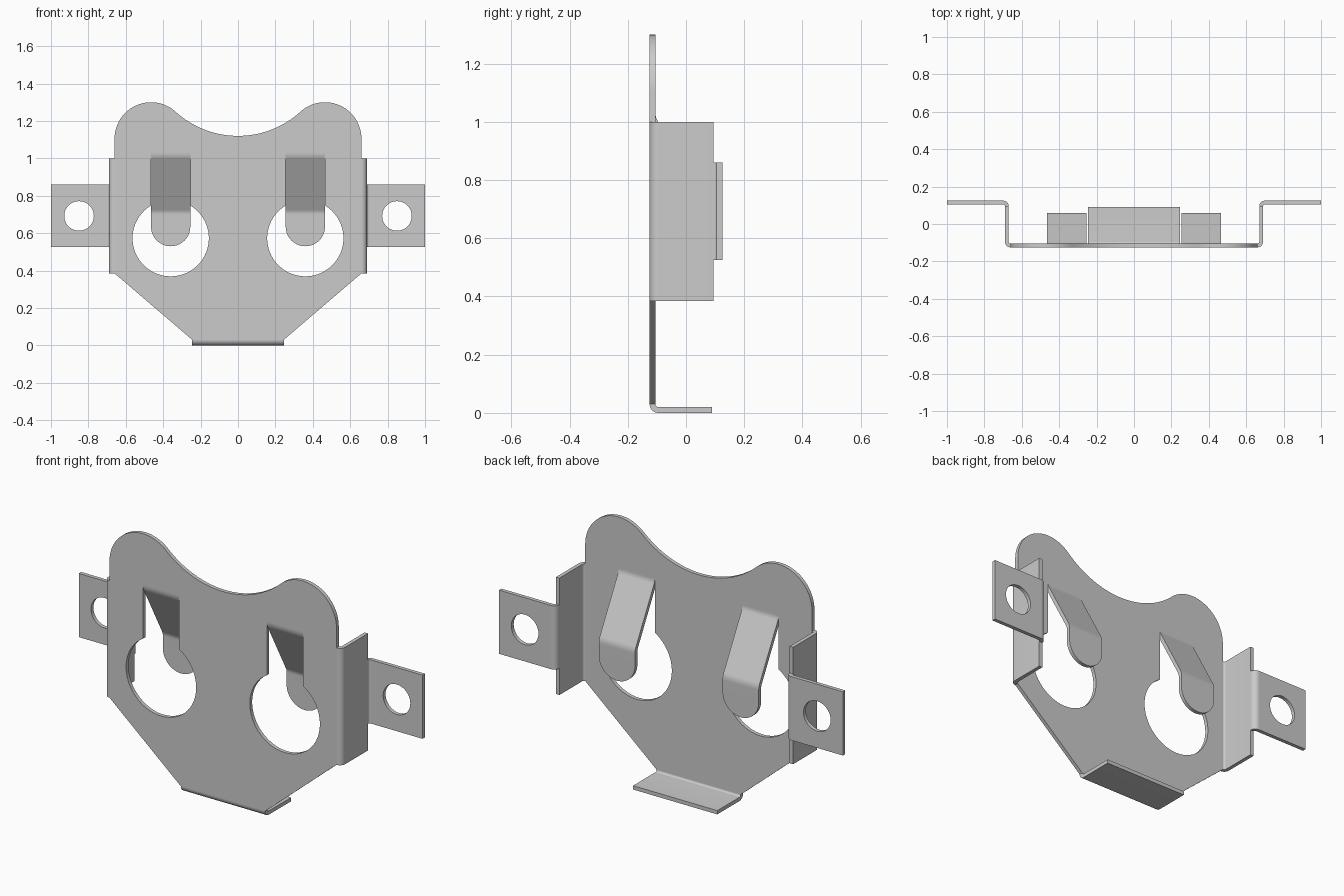
import bpy, bmesh
from math import sin, cos, pi, radians, asin, atan2

if "Cube" in bpy.data.objects:
    bpy.data.objects.remove(bpy.data.objects["Cube"])

H = 0.01  # half of the sheet thickness


def finish(ob, mirror):
    bpy.ops.object.select_all(action='DESELECT')
    bpy.context.view_layer.objects.active = ob
    ob.select_set(True)
    if ob.type == 'CURVE':
        bpy.ops.object.convert(target='MESH')
        ob = bpy.context.object
    bpy.ops.object.shade_smooth_by_angle(angle=radians(30))
    if mirror:
        ob.modifiers.new("Mirror", 'MIRROR').use_clip = False


def ring(cx, cz, r, a0, a1, n):
    return [(cx + r * cos(a0 + (a1 - a0) * i / n), cz + r * sin(a0 + (a1 - a0) * i / n))
            for i in range(n + 1)]


def flat_sheet(name, loops, y, mirror=False):
    """Upright sheet in the xz plane: first loop is the outline, others are holes."""
    cu = bpy.data.curves.new(name, 'CURVE')
    cu.dimensions, cu.fill_mode, cu.extrude = '2D', 'BOTH', H
    for pts in loops:
        s = cu.splines.new('POLY')
        s.points.add(len(pts) - 1)
        for p, (x, z) in zip(s.points, pts):
            p.co = (x, z, 0, 1)
        s.use_cyclic_u = True
    ob = bpy.data.objects.new(name, cu)
    ob.rotation_euler = (pi / 2, 0, 0)
    ob.location.y = y
    bpy.context.collection.objects.link(ob)
    finish(ob, mirror)


def bend(ca, cb, r, a0, a1, lo, hi, n=8):
    """Rows of a bent strip: point, normal and extent across the strip."""
    rows = []
    for i in range(n + 1):
        t = radians(a0 + (a1 - a0) * i / n)
        rows.append((ca + r * cos(t), cb + r * sin(t), cos(t), sin(t), lo, hi))
    return rows


def strip(name, rows, place, mirror=False):
    bm = bmesh.new()
    prev = None
    for a, b, na, nb, lo, hi in rows:
        cur = [bm.verts.new(place(a + k * H * na, b + k * H * nb, w))
               for k, w in ((1, lo), (1, hi), (-1, hi), (-1, lo))]
        if prev:
            for i in range(4):
                j = (i + 1) % 4
                bm.faces.new((prev[i], prev[j], cur[j], cur[i]))
        else:
            bm.faces.new(cur[::-1])
        prev = cur
    bm.faces.new(prev)
    bmesh.ops.recalc_face_normals(bm, faces=bm.faces)
    me = bpy.data.meshes.new(name)
    bm.to_mesh(me)
    bm.free()
    ob = bpy.data.objects.new(name, me)
    bpy.context.collection.objects.link(ob)
    finish(ob, mirror)


def xy_plan(a, b, w):
    return (a, b, w)


def yz_profile(a, b, w):
    return (w, a, b)


# Main plate: two round lobes joined by a concave tangent arc
lx, lz, lr = 0.465, 1.105, 0.195
R = 0.4956
top = 1.12 + R
ang = atan2(top - lz, -lx)
half = [(0.245, 0.03), (0.66, 0.385)] + ring(lx, lz, lr, 0, ang, 24)
half += ring(0, top, R, ang - pi, -pi / 2, 16)[1:]
outline = half + [(-x, z) for x, z in half[-2::-1]]

# Keyhole cut-outs
fx, fw, cz, cr = 0.36, 0.105, 0.573, 0.204
s = asin(fw / cr)
key = ring(fx, cz, cr, pi / 2 + s, 2.5 * pi - s, 48) + [(fx + fw, 1.03), (fx - fw, 1.03)]
flat_sheet("main_plate", [outline, key, [(-x, z) for x, z in key]], -0.115)

# Spring fingers bent backward out of the cut-outs
lo, hi = fx - fw, fx + fw
rows = bend(-0.055, 1.03, 0.06, 180, 209, lo, hi) + bend(-0.01, 0.70, -0.06, 209, 180, lo, hi)
for i in range(17):
    t = pi / 2 * i / 16
    w = max(fw * cos(t), 0.001)
    rows.append((0.05, 0.635 - fw * sin(t), -1, 0, fx - w, fx + w))
strip("spring_finger", rows, yz_profile, True)

# Side flanges
rows = bend(0.66, -0.095, 0.02, -90, 0, 0.385, 1.0) + [(0.68, 0.095, 1, 0, 0.385, 1.0)]
strip("side_flange", rows, xy_plan, True)

# Mounting tabs with their bends
strip("tab_bend", bend(0.70, 0.095, -0.02, 0, -90, 0.525, 0.86), xy_plan, True)
tab = [(0.70, 0.525), (1.0, 0.525), (1.0, 0.86), (0.70, 0.86)]
flat_sheet("mounting_tab", [tab, ring(0.85, 0.692, 0.079, 0, 2 * pi, 40)[:-1]], 0.115, True)

# Bottom lip
rows = bend(-0.095, 0.03, 0.02, 180, 270, -0.245, 0.245) + [(0.09, 0.01, 0, -1, -0.245, 0.245)]
strip("bottom_lip", rows, yz_profile)
